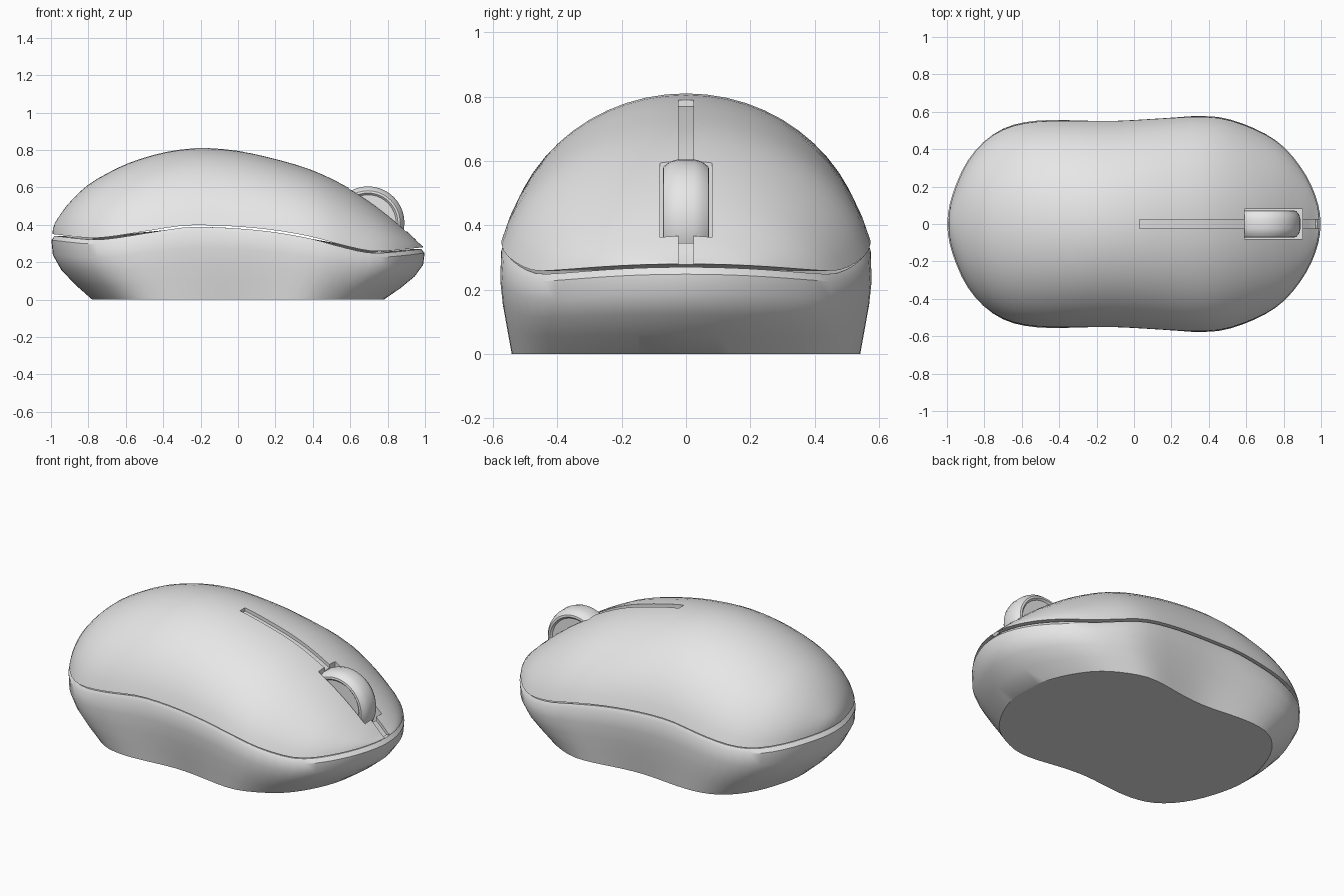
import bpy, bmesh, math

cube = bpy.data.objects.get("Cube")
if cube:
    bpy.data.objects.remove(cube)

grey = bpy.data.materials.new("plain grey")
grey.use_nodes = True
grey.diffuse_color = (0.8, 0.8, 0.8, 1)
grey.node_tree.nodes["Principled BSDF"].inputs["Base Color"].default_value = (0.8, 0.8, 0.8, 1)

# Half width and crown height by sweep angle (0 = rear tip, 180 = nose), seam height by x
WIDTH = [(0, 0), (15, .18), (26, .33), (37, .45), (46, .515), (54, .545), (63, .557), (84, .557),
         (101, .573), (111, .58), (120, .565), (134, .49), (143, .42), (154, .3), (166, .16), (180, 0)]
CROWN = [(0, .355), (16, .45), (26, .53), (37, .62), (46, .68), (53, .725), (66, .785), (78, .81),
         (90, .795), (101, .755), (114, .69), (127, .595), (143, .46), (154, .375), (168, .3), (180, .28)]
SEAM = [(-1, .35), (-.8, .33), (-.7, .335), (-.5, .365), (-.3, .395), (-.2, .398), (0, .39),
        (.2, .37), (.4, .335), (.55, .295), (.7, .262), (.8, .26), (1, .28)]
STEPS = 40


def curve(table, v):
    """Smooth interpolation through a table of points."""
    i = max(j for j in range(len(table) - 1) if table[j][0] <= v or j == 0)

    def slope(j):
        a, b = table[max(j - 1, 0)], table[min(j + 1, len(table) - 1)]
        return (b[1] - a[1]) / (b[0] - a[0])
    (x0, y0), (x1, y1) = table[i], table[i + 1]
    d = x1 - x0
    u = (v - x0) / d
    return (y0 * (1 + 2 * u) * (1 - u) ** 2 + slope(i) * d * u * (1 - u) ** 2
            + y1 * u * u * (3 - 2 * u) + slope(i + 1) * d * u * u * (u - 1))


def station(deg):
    x = -math.cos(math.radians(deg))
    return x, max(curve(WIDTH, deg), 0), curve(SEAM, x), curve(CROWN, deg)


def loft(name, rings, cap_ends=False):
    """Bridge closed rings of equal length into one mesh."""
    bm = bmesh.new()
    loops = [[bm.verts.new(p) for p in ring] for ring in rings]
    for a, b in zip(loops, loops[1:]):
        for k in range(len(a)):
            m = (k + 1) % len(a)
            bm.faces.new((a[k], a[m], b[m], b[k]))
    if cap_ends:
        bm.faces.new(loops[0])
        bm.faces.new(loops[-1])
    bmesh.ops.remove_doubles(bm, verts=bm.verts, dist=1e-4)
    bmesh.ops.recalc_face_normals(bm, faces=bm.faces)
    mesh = bpy.data.meshes.new(name)
    bm.to_mesh(mesh)
    bm.free()
    ob = bpy.data.objects.new(name, mesh)
    mesh.materials.append(grey)
    bpy.context.collection.objects.link(ob)
    return ob


def activate(ob):
    bpy.ops.object.select_all(action='DESELECT')
    ob.select_set(True)
    bpy.context.view_layer.objects.active = ob


def smooth(ob):
    activate(ob)
    bpy.ops.object.shade_smooth_by_angle(angle=math.radians(35))


def cut(ob, cutter):
    mod = ob.modifiers.new("cut", 'BOOLEAN')
    mod.operation, mod.solver, mod.object = 'DIFFERENCE', 'EXACT', cutter
    activate(ob)
    bpy.ops.object.modifier_apply(modifier=mod.name)
    bpy.data.objects.remove(cutter)


# Lower shell: stacked outlines (x scale, y scale, share of rim height, lift above rim)
LEVELS = [(.78, .95, 0, 0), (.87, .97, .25, 0), (.945, .99, .5, 0), (.99, 1, .75, 0),
          (.998, .99, 1, 0), (.98, .97, 1, .022), (.93, .93, 1, .022)]
sweep = [180 * i / STEPS for i in range(STEPS + 1)]
outline = [(d, 1) for d in sweep] + [(d, -1) for d in sweep[-2:0:-1]]
rings = []
for fx, fy, share, lift in LEVELS:
    ring = []
    for deg, side in outline:
        x, w, s, t = station(deg)
        waist = .03 * (1 - share) * math.exp(-(x / .35) ** 2)
        ring.append((x * fx, side * max(w * fy - waist, 0), (s - .032) * share + lift))
    rings.append(ring)
lower_shell = loft("lower_shell", rings, cap_ends=True)
smooth(lower_shell)

# Upper cover: arched cross-sections swept from rear to nose
START = math.asin(.3 / 1.3)
ARCH = 24
rings = []
for deg in sweep:
    x, w, s, t = station(deg)
    base, rise = s - .3 * (t - s), 1.3 * (t - s)
    ring = []
    for k in range(ARCH + 1):
        phi = START + (math.pi - 2 * START) * k / ARCH
        ring.append((x * .992, .988 * w * math.cos(phi) / math.cos(START), base + rise * math.sin(phi)))
    rings.append(ring)
upper_cover = loft("upper_cover", rings)

# Shallow groove along the crown, open at the nose
rings = []
for i in range(25):
    x = .03 + .98 * i / 24
    z = curve(CROWN, math.degrees(math.acos(max(-1, min(1, -x / .992)))))
    rings.append([(x, -.024, z - .022), (x, .024, z - .022), (x, .024, z + .2), (x, -.024, z + .2)])
cut(upper_cover, loft("groove_cutter", rings, cap_ends=True))

# Wheel opening
rings = [[(x, -.08, .3), (x, .08, .3), (x, .08, .9), (x, -.08, .9)] for x in (.59, .9)]
cut(upper_cover, loft("opening_cutter", rings, cap_ends=True))
smooth(upper_cover)

# Scroll wheel: rounded tread with slightly recessed sides
TREAD = [(.15, -.062), (.16, -.072), (.172, -.07), (.188, -.05), (.195, -.025)]
TREAD += [(r, -y) for r, y in reversed(TREAD)]
rings = [[(.695 + r * math.cos(math.tau * k / 40), y, .41 + r * math.sin(math.tau * k / 40))
          for k in range(40)] for r, y in TREAD]
smooth(loft("scroll_wheel", rings, cap_ends=True))
